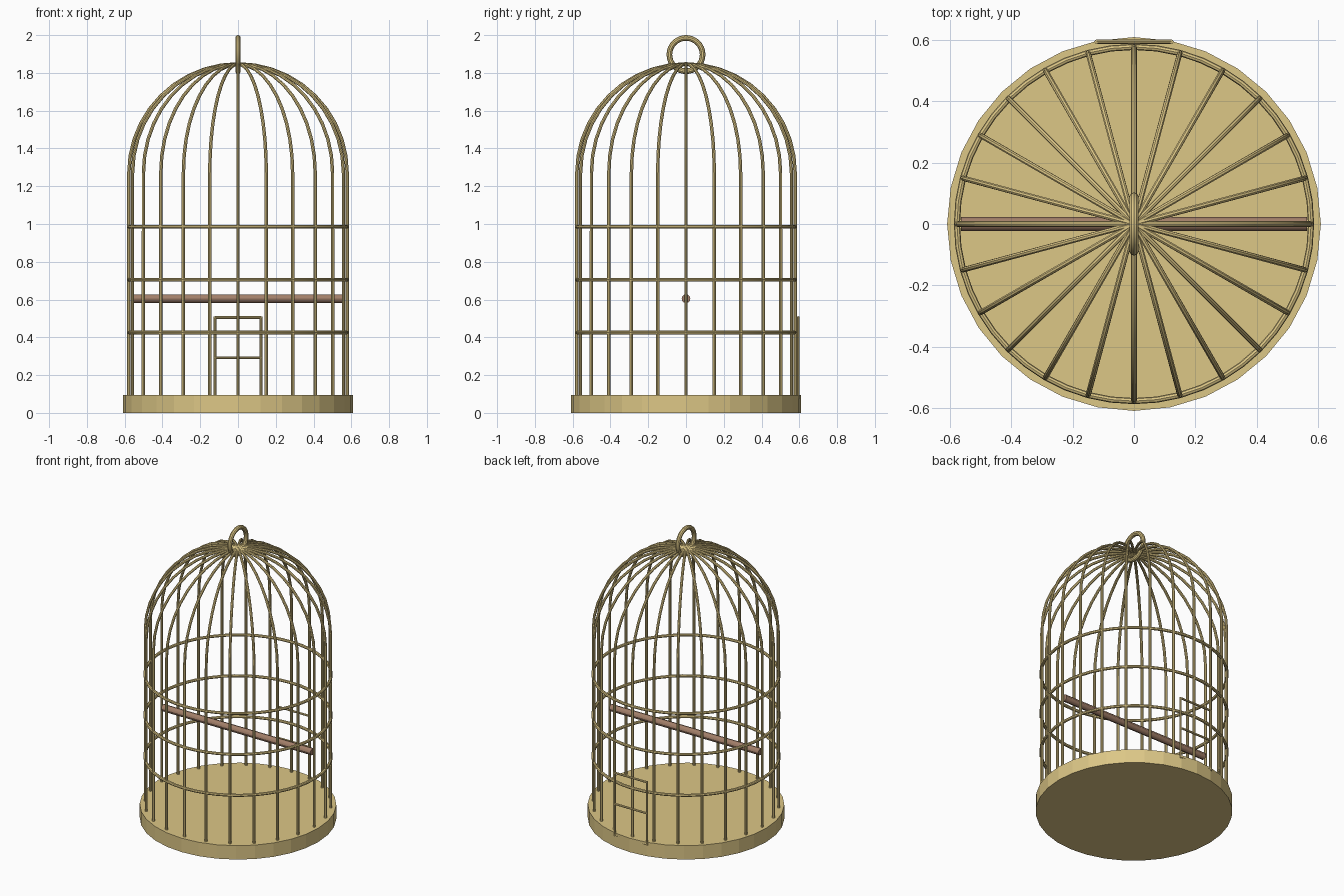
import bpy
from math import sin, cos, pi

if "Cube" in bpy.data.objects:
    bpy.data.objects.remove(bpy.data.objects["Cube"])

R = 0.578          # cage radius
SPRING = 1.27      # height where the dome begins


def material(name, rgb):
    m = bpy.data.materials.new(name)
    m.diffuse_color = (*rgb, 1)
    m.use_nodes = True
    m.node_tree.nodes["Principled BSDF"].inputs["Base Color"].default_value = m.diffuse_color
    return m


brass = material("brass", (0.72, 0.57, 0.24))
wood = material("wood", (0.36, 0.21, 0.14))


def finish(name, mat, smooth=True):
    ob = bpy.context.object
    ob.name = name
    ob.data.materials.append(mat)
    if smooth:
        bpy.ops.object.shade_smooth_by_angle()
    return ob


def wires(name, paths, radius, mat):
    """Round wires swept along point paths, turned into one mesh."""
    cu = bpy.data.curves.new(name, 'CURVE')
    cu.dimensions = '3D'
    cu.bevel_depth = radius
    cu.bevel_resolution = 2
    cu.use_fill_caps = True
    for pts in paths:
        sp = cu.splines.new('POLY')
        sp.points.add(len(pts) - 1)
        for p, co in zip(sp.points, pts):
            p.co = (*co, 1)
    ob = bpy.data.objects.new(name, cu)
    bpy.context.collection.objects.link(ob)
    bpy.ops.object.select_all(action='DESELECT')
    bpy.context.view_layer.objects.active = ob
    ob.select_set(True)
    bpy.ops.object.convert(target='MESH')
    return finish(name, mat)


# Base tray
bpy.ops.mesh.primitive_cylinder_add(vertices=32, radius=0.61, depth=0.095,
                                    location=(0, 0, 0.0475))
finish("base_tray", brass, smooth=False)

# Bars: straight sides that bend into the dome and meet at the crown
profile = [(R, 0.08)] + [(R * cos(i * pi / 20), SPRING + R * sin(i * pi / 20))
                         for i in range(11)]
bars = [[(r * cos(k * pi / 12), r * sin(k * pi / 12), z) for r, z in profile]
        for k in range(24)]
wires("cage_bars", bars, 0.009, brass)

# Horizontal hoops
for i, z in enumerate((0.425, 0.705, 0.985)):
    bpy.ops.mesh.primitive_torus_add(major_radius=R, minor_radius=0.01,
                                     major_segments=48, minor_segments=8,
                                     location=(0, 0, z))
    finish(f"hoop_{i + 1}", brass)

# Hanging ring
bpy.ops.mesh.primitive_torus_add(major_radius=0.088, minor_radius=0.015,
                                 major_segments=32, minor_segments=10,
                                 location=(0, 0, 1.897), rotation=(0, pi / 2, 0))
finish("hanging_ring", brass)

# Perch
bpy.ops.mesh.primitive_cylinder_add(vertices=12, radius=0.023, depth=1.13,
                                    location=(0, 0, 0.605), rotation=(0, pi / 2, 0))
finish("perch", wood)

# Door frame at the back
Y, W = 0.595, 0.122
door = [[(x, Y, 0.075), (x, Y, 0.51)] for x in (-W, W)]
door += [[(-W, Y, z), (W, Y, z)] for z in (0.08, 0.292, 0.505)]
wires("door_frame", door, 0.007, brass)
